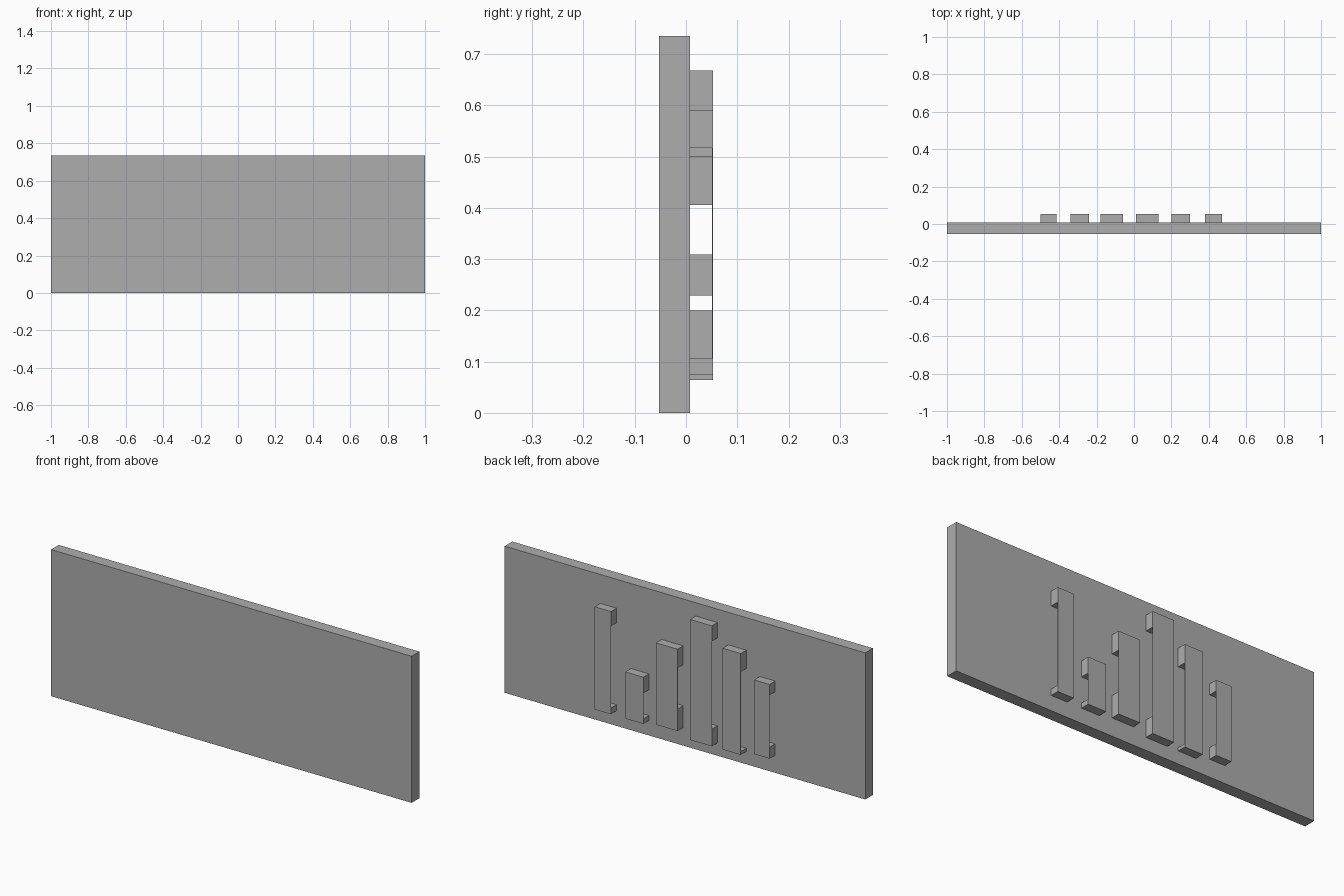
import bpy

if "Cube" in bpy.data.objects:
    bpy.data.objects.remove(bpy.data.objects["Cube"], do_unlink=True)

grey = bpy.data.materials.new("plain_grey")
grey.use_nodes = True
colour = (0.42, 0.42, 0.42, 1)
grey.diffuse_color = colour
grey.node_tree.nodes["Principled BSDF"].inputs["Base Color"].default_value = colour


def box(name, x, y, z):
    """Box from (low, high) ranges on each axis."""
    ranges = (x, y, z)
    bpy.ops.mesh.primitive_cube_add(size=1, location=[(a + b) / 2 for a, b in ranges])
    ob = bpy.context.object
    ob.name = name
    ob.scale = [b - a for a, b in ranges]
    bpy.ops.object.transform_apply(location=False, rotation=False, scale=True)
    ob.data.materials.append(grey)
    return ob


back, skin, outer = 0.008, 0.051, 0.0525

# Main board
box("panel", (-1, 1), (-0.0525, back), (0, 0.735))

# Raised strips: x range, then bottom, top of lower post, underside of upper post, top
strips = [
    ((0.38, 0.47), (0.075, 0.106, 0.517, 0.59)),
    ((0.20, 0.30), (0.075, 0.10, 0.229, 0.309)),
    ((0.01, 0.13), (0.09, 0.20, 0.406, 0.50)),
    ((-0.18, -0.06), (0.064, 0.15, 0.59, 0.668)),
    ((-0.34, -0.24), (0.064, 0.08, 0.48, 0.572)),
    ((-0.50, -0.415), (0.088, 0.145, 0.406, 0.46)),
]

# Each strip is a thin plate held off the board by two posts
for i, (x, (low, low_end, high_start, high)) in enumerate(strips, 1):
    box(f"strip_plate_{i}", x, (skin, outer), (low, high))
    box(f"lower_post_{i}", x, (back, skin), (low, low_end))
    box(f"upper_post_{i}", x, (back, skin), (high_start, high))
